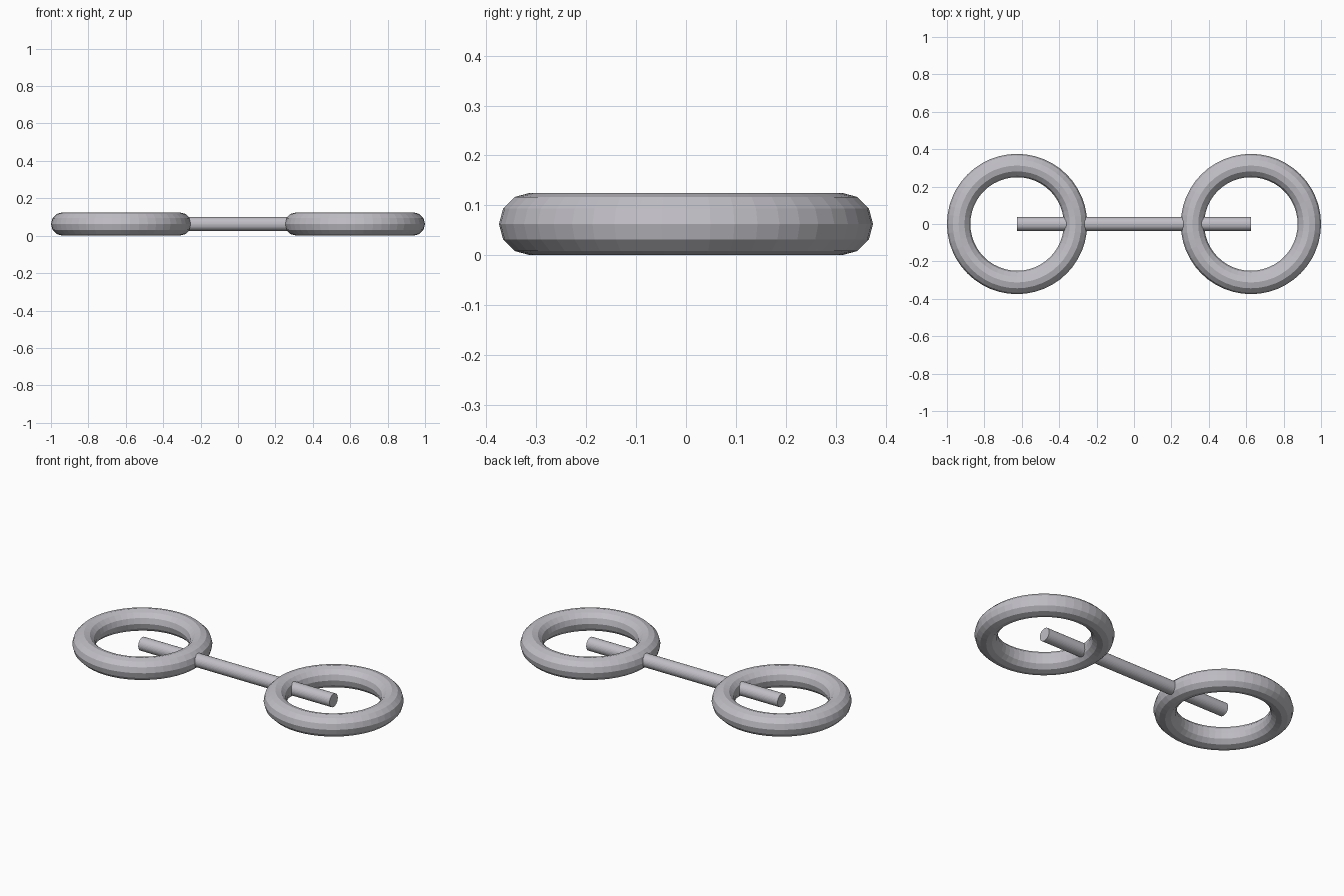
import bpy, bmesh
from math import cos, sin, pi
from mathutils import Matrix, Vector

cube = bpy.data.objects.get("Cube")
if cube:
    bpy.data.objects.remove(cube, do_unlink=True)

RING_RADIUS, TUBE_RADIUS = 0.3125, 0.0625
ROD_RADIUS, SPACING = 0.0385, 0.625

# Single grey material
grey = bpy.data.materials.new("cool grey")
grey.use_nodes = True
color = (0.53, 0.52, 0.56, 1)
grey.diffuse_color = color
grey.node_tree.nodes["Principled BSDF"].inputs["Base Color"].default_value = color


def add_object(name, bm, location):
    bmesh.ops.recalc_face_normals(bm, faces=bm.faces)
    mesh = bpy.data.meshes.new(name)
    bm.to_mesh(mesh)
    bm.free()
    mesh.materials.append(grey)
    obj = bpy.data.objects.new(name, mesh)
    obj.location = location
    bpy.context.collection.objects.link(obj)


def add_ring(name, x, around=48, sides=12):
    bm = bmesh.new()
    loops = []
    for i in range(around):
        turn = Matrix.Rotation(2 * pi * i / around, 3, "Z")
        angles = [2 * pi * j / sides for j in range(sides)]
        loops.append([bm.verts.new(turn @ Vector((
            RING_RADIUS + TUBE_RADIUS * cos(a), 0, TUBE_RADIUS * sin(a))))
            for a in angles])
    for i in range(around):
        a, b = loops[i], loops[(i + 1) % around]
        for j in range(sides):
            k = (j + 1) % sides
            bm.faces.new((a[j], b[j], b[k], a[k]))
    add_object(name, bm, (x, 0, TUBE_RADIUS))


# Flat-faceted rings at both ends
add_ring("left_ring", SPACING)
add_ring("right_ring", -SPACING)

# Connecting rod, reaching the ring centres
bm = bmesh.new()
bmesh.ops.create_cone(bm, cap_ends=True, segments=32, radius1=ROD_RADIUS,
                      radius2=ROD_RADIUS, depth=2 * SPACING,
                      matrix=Matrix.Rotation(pi / 2, 4, "Y"))
add_object("connecting_rod", bm, (0, 0, TUBE_RADIUS))
